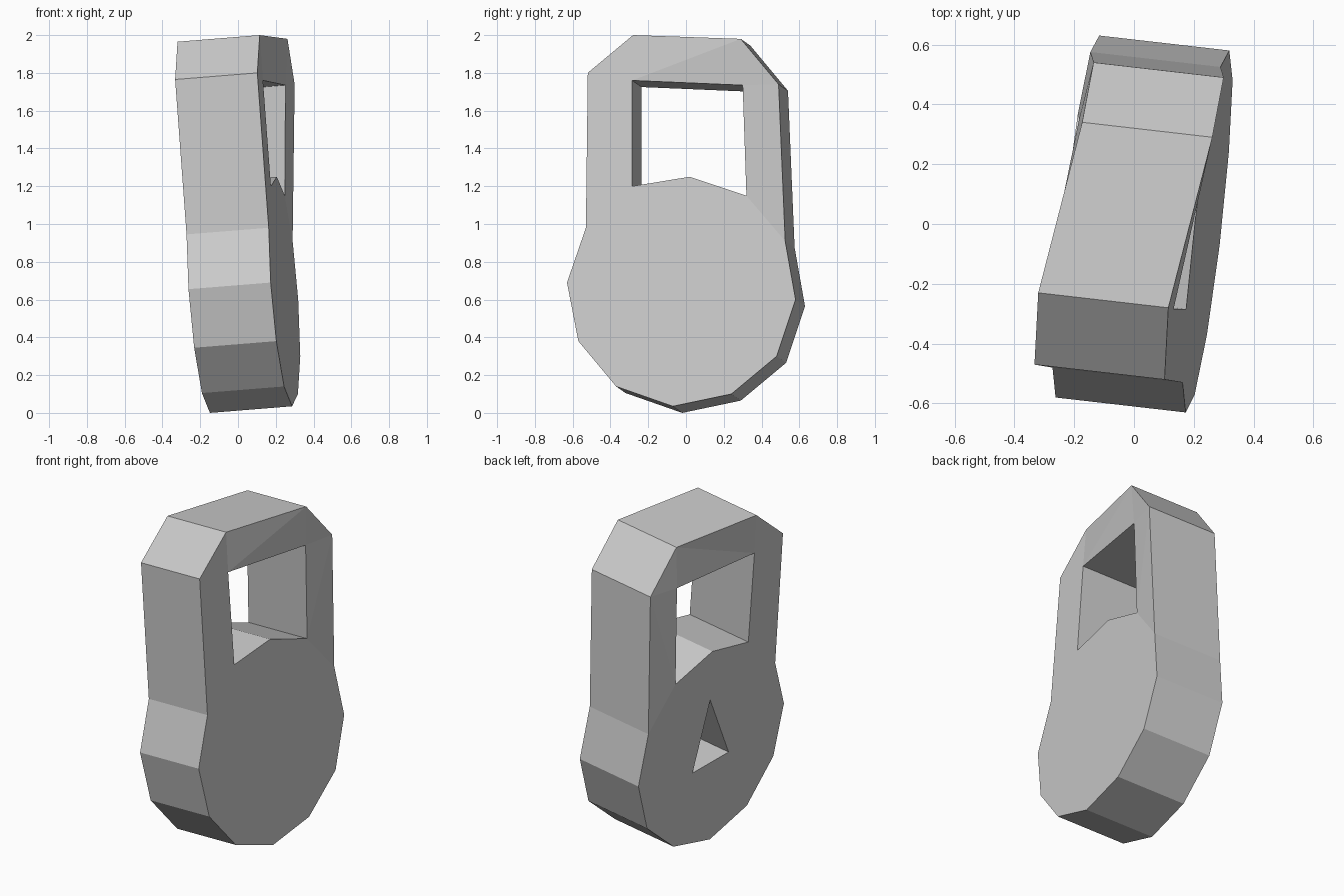
import bpy, bmesh
from mathutils import Vector

if "Cube" in bpy.data.objects:
    bpy.data.objects.remove(bpy.data.objects["Cube"])

# Thickness direction of the slightly tilted lock (back side -> right side)
THICK = Vector((0.435, -0.05, 0.035))


def on_face(y, z, bend=0.0):
    """Point on the tilted right-hand face; bend pushes it out of plane."""
    return Vector((0.297 + 0.115 * y - 0.075 * z + bend, y, z))


def extrude_profile(name, points, faces, near, far):
    """Solid from face outlines, with walls along every open border edge."""
    bm = bmesh.new()
    a = [bm.verts.new(p - THICK * near) for p in points]
    b = [bm.verts.new(p - THICK * far) for p in points]
    edges = set()
    for f in faces:
        bm.faces.new([a[i] for i in f])
        bm.faces.new([b[i] for i in reversed(f)])
        edges |= set(zip(f, f[1:] + f[:1]))
    for i, j in edges:
        if (j, i) not in edges:
            bm.faces.new((a[j], a[i], b[i], b[j]))
    bmesh.ops.recalc_face_normals(bm, faces=bm.faces)
    # split bent faces the same way everywhere
    bmesh.ops.triangulate(bm, faces=bm.faces)
    mesh = bpy.data.meshes.new(name)
    bm.to_mesh(mesh)
    bm.free()
    obj = bpy.data.objects.new(name, mesh)
    bpy.context.collection.objects.link(obj)
    return obj


# Outer outline (0-12), then shackle opening (13-17)
outline = [
    (-0.28, 2.0), (-0.52, 1.80), (-0.53, 0.98), (-0.63, 0.69), (-0.57, 0.38),
    (-0.37, 0.14), (-0.07, 0.035), (0.24, 0.10), (0.48, 0.30), (0.58, 0.60),
    (0.525, 0.91), (0.49, 1.74, 0.077), (0.29, 1.98, 0.08),
    (-0.285, 1.76), (-0.285, 1.20), (0.02, 1.25), (0.32, 1.15),
    (0.30, 1.735, 0.05),
]
regions = [
    [14, 2, 3, 4, 5, 6, 7, 8, 9, 10, 16, 15],   # round body
    [0, 1, 13], [1, 2, 14, 13],                 # front leg
    [16, 10, 11, 17], [17, 11, 12],             # bent rear leg
    [0, 13, 12], [13, 17, 12],                  # top bar
]
lock = extrude_profile("padlock", [on_face(*p) for p in outline], regions, 0, 1)

# Triangular keyhole recess on the left-hand side
key = [on_face(0.01, 0.94), on_face(-0.18, 0.545), on_face(0.12, 0.52)]
cutter = extrude_profile("keyhole_cutter", key, [[0, 1, 2]], 0.42, 1.2)
cutter.hide_render = True
cutter.hide_set(True)
mod = lock.modifiers.new("keyhole", 'BOOLEAN')
mod.operation = 'DIFFERENCE'
mod.solver = 'EXACT'
mod.object = cutter
